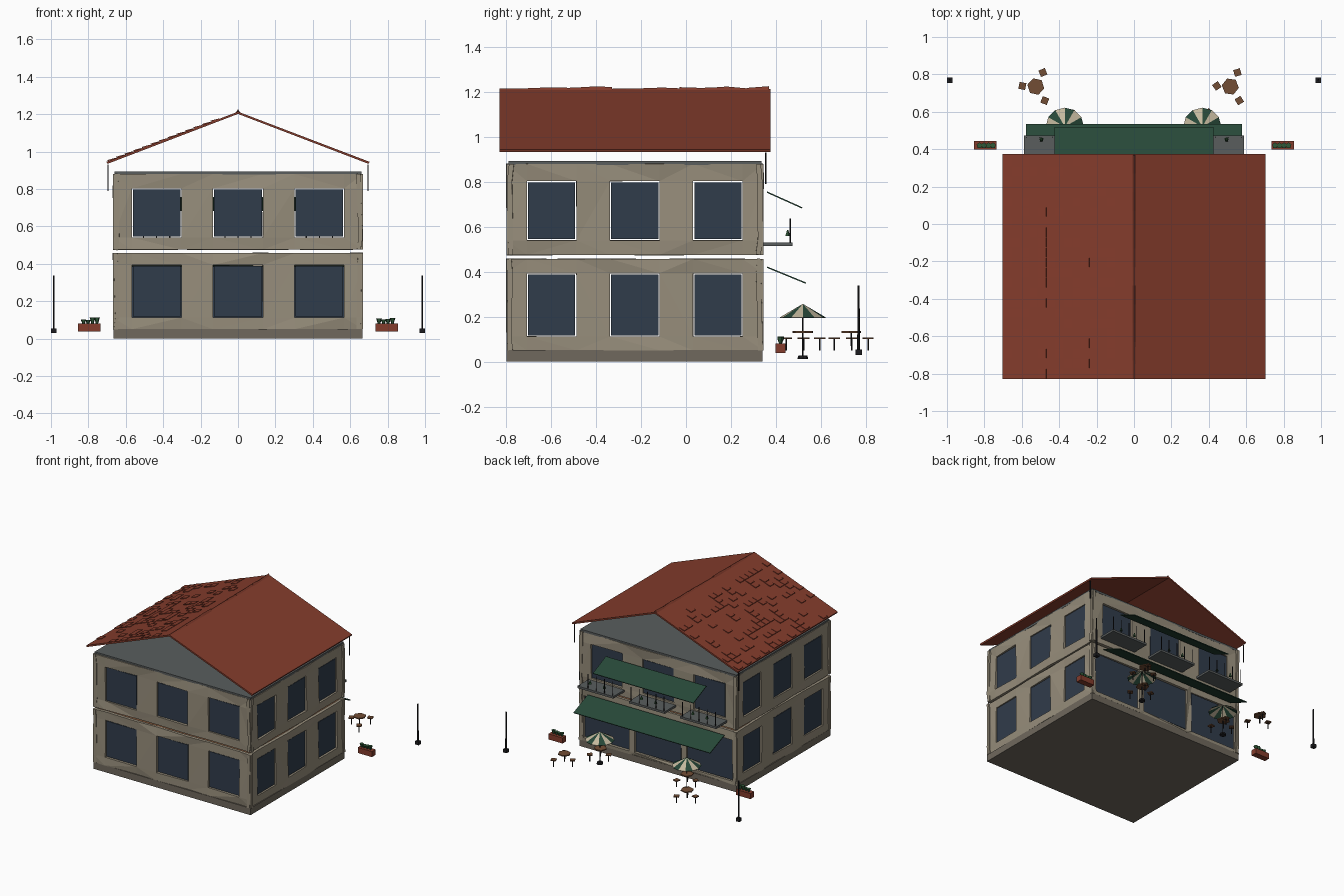
import bpy, bmesh, math, random
from mathutils import Vector, Matrix

if "Cube" in bpy.data.objects:
    bpy.data.objects.remove(bpy.data.objects["Cube"])
random.seed(4)

def mat(name, r, g, b):
    m = bpy.data.materials.new(name)
    m.diffuse_color = (r, g, b, 1)
    m.use_nodes = True
    m.node_tree.nodes["Principled BSDF"].inputs["Base Color"].default_value = m.diffuse_color
    return m

WALL = mat("stone", .31, .27, .20)
PLINTH = mat("plinth", .16, .14, .11)
GLASS = mat("glass", .03, .045, .07)
ROOF = mat("terracotta", .23, .045, .025)
GREEN = mat("awning_green", .02, .065, .04)
LEAF = mat("leaf", .03, .10, .04)
CREAM = mat("cream", .55, .48, .34)
WOOD = mat("wood", .17, .075, .035)
IRON = mat("iron", .012, .012, .014)
SLATE = mat("slate", .10, .11, .11)

def finish(bm, name, *mats):
    me = bpy.data.meshes.new(name)
    bm.to_mesh(me)
    bm.free()
    ob = bpy.data.objects.new(name, me)
    bpy.context.collection.objects.link(ob)
    for m in mats:
        me.materials.append(m)
    return ob

def add_box(bm, x0, x1, y0, y1, z0, z1):
    m = Matrix.Translation(((x0+x1)/2, (y0+y1)/2, (z0+z1)/2)) @ Matrix.Diagonal((x1-x0, y1-y0, z1-z0, 1))
    bmesh.ops.create_cube(bm, size=1, matrix=m)

def box(name, m, *b):
    bm = bmesh.new()
    add_box(bm, *b)
    return finish(bm, name, m)

def add_cone(bm, x, y, z0, z1, r0, r1, n, rot=0):
    m = Matrix.Translation((x, y, (z0+z1)/2)) @ Matrix.Rotation(rot, 4, 'Z')
    bmesh.ops.create_cone(bm, cap_ends=True, segments=n, radius1=r0, radius2=r1, depth=z1-z0, matrix=m)

def thicken(ob, t):
    s = ob.modifiers.new("thickness", 'SOLIDIFY')
    s.thickness, s.offset = t, -1

CY, HX, HY = -.228, .668, .572   # building centre and half sizes

# Faceted wall with three openings, plus its panes
def facade(name, u, n, half, dist, centres, w, z0, z1, wz0, wz1):
    u, n = Vector(u), Vector(n)
    def at(a, z, d):
        return Vector((0, CY, z)) + u*a + n*(dist+d)
    us = [-half] + [c+s*w/2 for c in centres for s in (-1, 1)] + [half]
    zs = [z0, wz0, wz1, z1]
    bm = bmesh.new()
    grid = [[bm.verts.new(at(a, z, -random.uniform(0, .013))) for z in zs] for a in us]
    for i in range(len(us)-1):
        for j in range(3):
            if j == 1 and i % 2 == 1:
                continue
            bm.faces.new((grid[i][j], grid[i+1][j], grid[i+1][j+1], grid[i][j+1]))
    bmesh.ops.triangulate(bm, faces=bm.faces[:])
    thicken(finish(bm, name+"_wall", WALL), .022)
    bm = bmesh.new()
    g = .005
    for c in centres:
        q = [(c-w/2+g, wz0+g), (c+w/2-g, wz0+g), (c+w/2-g, wz1-g), (c-w/2+g, wz1-g)]
        bm.faces.new([bm.verts.new(at(a, z, -.014)) for a, z in q])
    thicken(finish(bm, name+"_windows", GLASS), .01)

FX, SX = (-.435, 0, .435), (-.37, 0, .37)
for floor, z0, z1, w0, w1 in (("ground", .05, .457, .112, .393), ("upper", .475, .88, .54, .803)):
    facade("front_"+floor, (1, 0, 0), (0, -1, 0), HX, HY, FX, .265, z0, z1, w0, w1)
    facade("right_"+floor, (0, 1, 0), (1, 0, 0), HY, HX, SX, .22, z0, z1, w0, w1)
    facade("left_"+floor, (0, -1, 0), (-1, 0, 0), HY, HX, SX, .22, z0, z1, w0, w1)
    shop = floor == "ground"
    facade("back_"+floor, (-1, 0, 0), (0, 1, 0), HX, HY, FX, .39 if shop else .265,
           z0, z1, .075 if shop else w0, .39 if shop else w1)

# Plinth, floor and attic slab
box("plinth", PLINTH, -.665, .665, -.798, .34, 0, .052)
box("middle_floor", WOOD, -.64, .64, -.77, .315, .435, .45)
box("attic_slab", SLATE, -.66, .66, -.79, .335, .876, .893)

# Gable roof, open at both ends
bm = bmesh.new()
rows = [[bm.verts.new((x, y, z)) for x, z in ((-.703, .945), (0, 1.213), (.703, .945))] for y in (-.83, .375)]
for i in (0, 1):
    bm.faces.new((rows[0][i], rows[0][i+1], rows[1][i+1], rows[1][i]))
thicken(finish(bm, "roof", ROOF), .012)

# Scattered raised tiles on the left slope
slope = math.atan2(.268, .703)
bm = bmesh.new()
for i in range(13):
    for j in range(22):
        x, y = -.675+i*.046, -.80+j*.054
        if random.random() < (.45 if i % 2 == 0 or 5 < i < 9 else .17):
            m = (Matrix.Translation((x, y, 1.215+x*.268/.703)) @ Matrix.Rotation(-slope+.1, 4, 'Y')
                 @ Matrix.Diagonal((.046, .05, .006, 1)))
            bmesh.ops.create_cube(bm, size=1, matrix=m)
finish(bm, "loose_roof_tiles", ROOF)

# Uneven ridge caps
bm = bmesh.new()
for i in range(12):
    y = -.83+i*.1
    a, b = random.uniform(1.214, 1.226), random.uniform(1.214, 1.226)
    v = [bm.verts.new(p) for p in ((-.013, y, 1.207), (0, y, a), (.013, y, 1.207),
                                   (-.013, y+.1, 1.207), (0, y+.1, b), (.013, y+.1, 1.207))]
    for f in ((0, 1, 4, 3), (1, 2, 5, 4), (0, 2, 1), (3, 4, 5)):
        bm.faces.new([v[k] for k in f])
bmesh.ops.recalc_face_normals(bm, faces=bm.faces[:])
finish(bm, "ridge_caps", ROOF)

# Downpipes at the café side
bm = bmesh.new()
for s in (-1, 1):
    add_cone(bm, s*.695, .355, .79, .93, .004, .004, 6)
finish(bm, "downpipes", IRON)

# Sloping awnings
def awning(name, hw, y0, z0, y1, z1):
    bm = bmesh.new()
    bm.faces.new([bm.verts.new(p) for p in ((hw, y0, z0), (-hw, y0, z0), (-hw, y1, z1), (hw, y1, z1))])
    bm.normal_update()
    if bm.faces[:][0].normal.z < 0:
        bmesh.ops.reverse_faces(bm, faces=bm.faces[:])
    thicken(finish(bm, name, GREEN), .006)

awning("upper_awning", .425, .362, .757, .518, .687)
awning("lower_awning", .578, .362, .423, .535, .352)

# Balconies with posts and small plants
bm, posts, plants = bmesh.new(), bmesh.new(), bmesh.new()
for c in FX:
    add_box(bm, c-.152, c+.152, .34, .474, .514, .53)
    for k in range(5):
        add_cone(posts, c-.14+k*.07, .464, .53, .638, .003, .003, 5)
    for dx in (-.06, .06):
        add_cone(plants, c+dx, .452, .56, .585, .012, .003, 5)
finish(bm, "balcony_slabs", SLATE)
finish(posts, "balcony_posts", IRON)
finish(plants, "balcony_plants", LEAF)

# Tables with three stools each
tops, legs = bmesh.new(), bmesh.new()
for tx, ty in ((-.375, .52), (.36, .52), (-.525, .735), (.515, .735)):
    add_cone(tops, tx, ty, .128, .136, .046, .046, 6, random.random())
    add_cone(legs, tx, ty, .07, .128, .004, .004, 5)
    for dx, dy in ((-.072, .003), (.038, .075), (.048, -.075)):
        add_cone(tops, tx+dx, ty+dy, .1, .107, .026, .026, 4, random.random()*3)
        add_cone(legs, tx+dx, ty+dy, .05, .1, .004, .004, 5)
finish(tops, "table_and_stool_tops", WOOD)
finish(legs, "table_and_stool_legs", IRON)

# Striped parasols
for x in (-.37, .365):
    bm = bmesh.new()
    n = 12
    tip = bm.verts.new((x, .52, .257))
    rim = [bm.verts.new((x+.102*math.cos(2*math.pi*k/n), .52+.102*math.sin(2*math.pi*k/n), .197)) for k in range(n)]
    for k in range(n):
        bm.faces.new((tip, rim[k], rim[(k+1) % n])).material_index = k % 2
    thicken(finish(bm, "parasol_canopy", GREEN, CREAM), .004)
    bm = bmesh.new()
    add_cone(bm, x, .52, .02, .25, .003, .003, 6)
    add_cone(bm, x, .52, .012, .027, .024, .02, 8)
    finish(bm, "parasol_pole", IRON)

# Planters and street lamps on both sides
for s in (-1, 1):
    box("planter", ROOF, s*.795-.06, s*.795+.06, .398, .443, .038, .08)
    bm = bmesh.new()
    for k in range(4):
        add_cone(bm, s*.79-.036+k*.024, .42, .078, random.uniform(.1, .116), .006, .016, 5)
    finish(bm, "planter_leaves", LEAF)
    bm = bmesh.new()
    add_box(bm, s*.985-.015, s*.985+.015, .755, .783, .03, .055)
    add_cone(bm, s*.985, .768, .055, .338, .006, .005, 6)
    finish(bm, "lamp_post", IRON)
